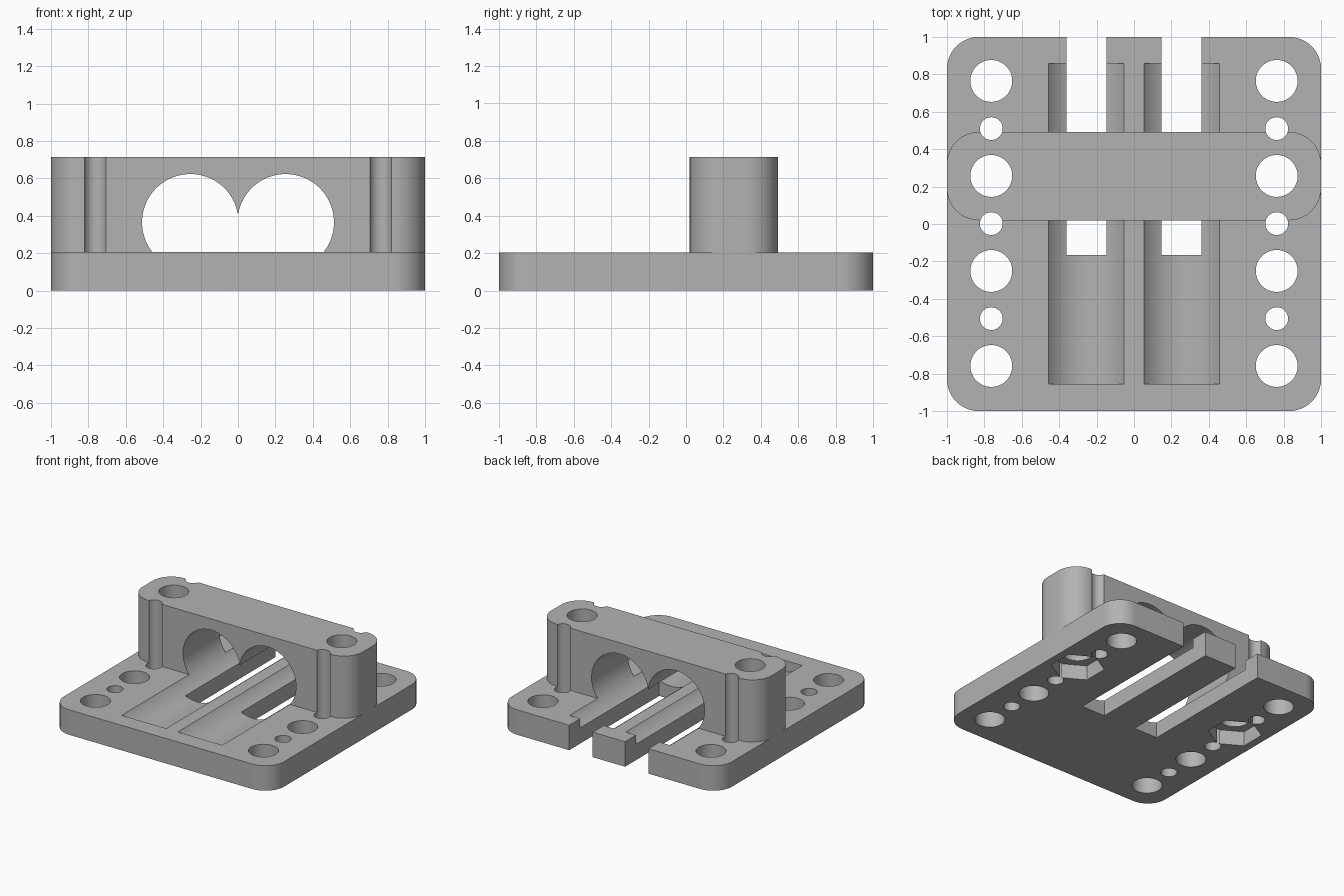
import bpy
import bmesh
from math import pi, sin, cos
from mathutils import Matrix, Vector

cube = bpy.data.objects.get("Cube")
if cube:
    bpy.data.objects.remove(cube, do_unlink=True)

PLATE_TOP = 0.205
BRIDGE_TOP = 0.715
BRIDGE_Y = 0.257
HOLE_X = 0.763
ROD_X, ROD_Z, ROD_R = 0.255, 0.365, 0.258

grey = bpy.data.materials.new("grey plastic")
grey.use_nodes = True
colour = (0.45, 0.45, 0.45, 1)
grey.diffuse_color = colour
grey.node_tree.nodes["Principled BSDF"].inputs["Base Color"].default_value = colour


def prism(name, points, low, high, turn=None):
    """Extrude a closed outline along z, with an optional transform."""
    bm = bmesh.new()
    face = bm.faces.new([bm.verts.new((x, y, low)) for x, y in points])
    made = bmesh.ops.extrude_face_region(bm, geom=[face])["geom"]
    tops = [v for v in made if isinstance(v, bmesh.types.BMVert)]
    bmesh.ops.translate(bm, verts=tops, vec=Vector((0, 0, high - low)))
    bmesh.ops.recalc_face_normals(bm, faces=bm.faces)
    if turn:
        bmesh.ops.transform(bm, matrix=turn, verts=bm.verts)
    mesh = bpy.data.meshes.new(name)
    bm.to_mesh(mesh)
    bm.free()
    mesh.materials.append(grey)
    obj = bpy.data.objects.new(name, mesh)
    bpy.context.collection.objects.link(obj)
    return obj


def ring(x, y, radius, sides=48, start=0.0):
    return [(x + radius * cos(start + 2 * pi * i / sides),
             y + radius * sin(start + 2 * pi * i / sides)) for i in range(sides)]


def rectangle(x0, x1, y0, y1):
    return [(x0, y0), (x1, y0), (x1, y1), (x0, y1)]


def rounded(half_x, y0, y1, radius, steps=12):
    points = []
    corners = [(half_x - radius, y1 - radius), (radius - half_x, y1 - radius),
               (radius - half_x, y0 + radius), (half_x - radius, y0 + radius)]
    for quarter, (cx, cy) in enumerate(corners):
        for i in range(steps + 1):
            a = (quarter + i / steps) * pi / 2
            points.append((cx + radius * cos(a), cy + radius * sin(a)))
    return points


def rod(x, y0, y1):
    """Cylinder lying along y, used to hollow out the rod seats."""
    turn = Matrix.Rotation(pi / 2, 4, "X")
    return prism("rod_cutter", ring(x, ROD_Z, ROD_R, 96), -y1, -y0, turn)


def cut(target, cutter):
    cutter.hide_render = True
    mod = target.modifiers.new("cut", "BOOLEAN")
    mod.operation = "DIFFERENCE"
    mod.solver = "EXACT"
    mod.object = cutter
    bpy.ops.object.select_all(action="DESELECT")
    bpy.context.view_layer.objects.active = target
    target.select_set(True)
    bpy.ops.object.modifier_apply(modifier=mod.name)
    bpy.data.objects.remove(cutter, do_unlink=True)


plate = prism("base_plate", rounded(1, -1, 1, 0.17), 0, PLATE_TOP)
bridge = prism("clamp_bridge", rounded(1, 0.02, 0.492, 0.17), PLATE_TOP, BRIDGE_TOP)

for side in (-1, 1):
    x = side * HOLE_X
    # Bolt holes and small pin holes along each edge
    for row in range(4):
        cut(plate, prism("bolt_cutter", ring(x, 0.765 - 0.508 * row, 0.112), -1, 1))
    for row in range(3):
        cut(plate, prism("pin_cutter", ring(x, 0.51 - 0.508 * row, 0.061, 32), -1, 1))
    # Nut pocket under the bridge bolt
    cut(plate, prism("nut_cutter", ring(x, BRIDGE_Y, 0.2, 6, pi / 2), -0.1, 0.12))
    # Round seat and the slot open to the back
    cut(plate, rod(side * ROD_X, -0.855, 0.858))
    near, far = sorted((side * 0.147, side * 0.36))
    cut(plate, prism("slot_cutter", rectangle(near, far, -0.167, 1.2), -1, 1))

    # Bridge bolt hole, pin notches and rod tunnel
    cut(bridge, prism("bolt_cutter", ring(x, BRIDGE_Y, 0.112), -1, 1))
    for y in (0.002, 0.51):
        cut(bridge, prism("notch_cutter", ring(x, y, 0.061, 32), -1, 1))
    cut(bridge, rod(side * ROD_X, -1, 1))

# Clear the web left between the two tunnels
cut(bridge, prism("web_cutter", rectangle(-0.2, 0.2, -1, 1), 0, ROD_Z))

for obj in (plate, bridge):
    bpy.ops.object.select_all(action="DESELECT")
    bpy.context.view_layer.objects.active = obj
    obj.select_set(True)
    bpy.ops.object.shade_smooth_by_angle(angle=pi / 6)
